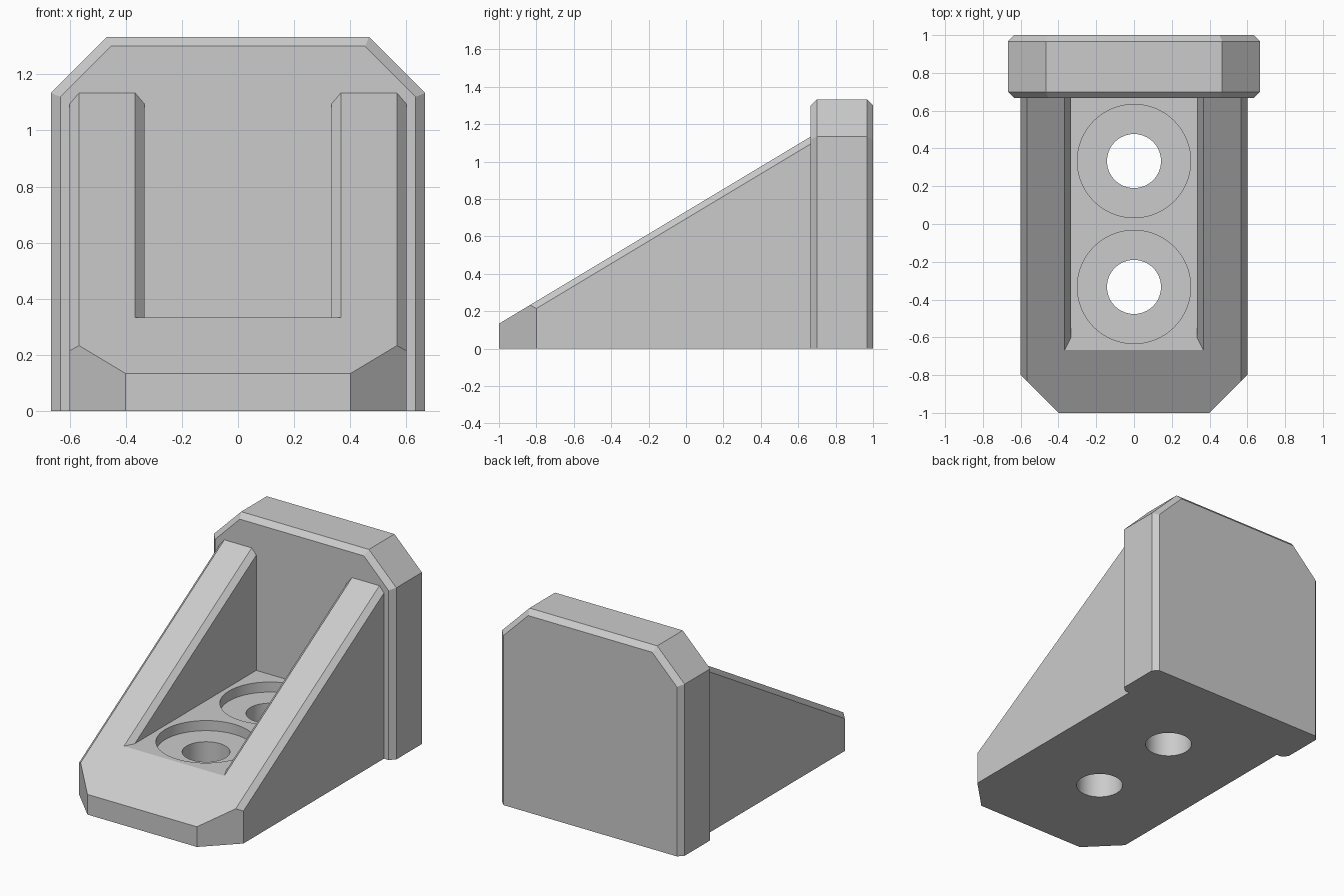
import bpy
import bmesh
from mathutils import Vector

cube = bpy.data.objects.get("Cube")
if cube:
    bpy.data.objects.remove(cube, do_unlink=True)

T = 1 / 3          # basic module of the bracket
C = T / 10         # chamfer size
RISE = 0.6         # slope of the side walls
LEAN = (1 + RISE * RISE) ** 0.5
NOSE = 0.4 * T     # height of the front lip

gray = bpy.data.materials.new("light_gray")
gray.use_nodes = True
color = (0.6, 0.6, 0.6, 1)
gray.diffuse_color = color
gray.node_tree.nodes["Principled BSDF"].inputs["Base Color"].default_value = color


def finish(name, bm):
    bmesh.ops.recalc_face_normals(bm, faces=bm.faces)
    mesh = bpy.data.meshes.new(name)
    bm.to_mesh(mesh)
    bm.free()
    mesh.materials.append(gray)
    obj = bpy.data.objects.new(name, mesh)
    bpy.context.collection.objects.link(obj)
    return obj


def cut_block(name, low, high, planes=()):
    """Box trimmed by planes given as (point, outward normal)."""
    bm = bmesh.new()
    bmesh.ops.create_cube(bm, size=1)
    low, high = Vector(low), Vector(high)
    for v in bm.verts:
        v.co = [low[i] + (v.co[i] + 0.5) * (high[i] - low[i]) for i in range(3)]
    for point, normal in planes:
        cut = bmesh.ops.bisect_plane(
            bm, geom=bm.verts[:] + bm.edges[:] + bm.faces[:], dist=1e-6,
            plane_co=point, plane_no=Vector(normal).normalized(), clear_outer=True)
        rim = [e for e in cut["geom_cut"] if isinstance(e, bmesh.types.BMEdge)]
        bmesh.ops.edgenet_fill(bm, edges=rim)
    return finish(name, bm)


def cylinder(name, radius, y, bottom, top):
    bm = bmesh.new()
    bmesh.ops.create_cone(bm, cap_ends=True, segments=64, radius1=radius,
                          radius2=radius, depth=top - bottom)
    bmesh.ops.translate(bm, verts=bm.verts, vec=(0, y, (top + bottom) / 2))
    return finish(name, bm)


def activate(obj):
    bpy.ops.object.select_all(action='DESELECT')
    obj.select_set(True)
    bpy.context.view_layer.objects.active = obj


def subtract(target, cutter):
    cutter.hide_render = True
    mod = target.modifiers.new("cut", 'BOOLEAN')
    mod.operation = 'DIFFERENCE'
    mod.solver = 'EXACT'
    mod.object = cutter
    activate(target)
    bpy.ops.object.modifier_apply(modifier=mod.name)
    bpy.data.objects.remove(cutter, do_unlink=True)


# Sloped foot with clipped front corners and chamfered outer edges
planes = [((0, -1, NOSE), (0, -RISE, 1))]
for s in (-1, 1):
    planes.append(((s * 0.6, -0.8, 0), (s, -1, 0)))
    planes.append(((s * (0.6 - C), -1, NOSE), (s * LEAN, -RISE, 1)))
foot = cut_block("sloped_foot", (-0.6, -1, 0), (0.6, 2 * T, 1.4), planes)

# Pocket between the side walls, with flared upper edges
subtract(foot, cut_block("pocket_cutter", (-T, -0.9, T), (T, 1, 1.6)))
flare = [((s * (T + C), -1, NOSE), (s * LEAN, RISE, -1)) for s in (-1, 1)]
subtract(foot, cut_block("flare_cutter", (-0.55, -0.9, T), (0.55, 1, 1.6), flare))

# Two counterbored bolt holes
for y in (-T, T):
    subtract(foot, cylinder("recess_cutter", 0.3, y, T * 0.8, T + 0.05))
    subtract(foot, cylinder("hole_cutter", 0.143, y, -0.1, T))

# Upright back plate with clipped top corners
W, H = 2 * T, 4 * T
corners = [((s * W, 0, H - 0.2), (s, 0, 1)) for s in (-1, 1)]
rims = corners + [((s * W, 0, 0), (s, 0, 0)) for s in (-1, 1)] + [((0, 0, H), (0, 0, 1))]
planes = list(corners)
# Chamfers on the front and back rims, bottom left square
for point, normal in rims:
    for face_y, side in ((2 * T, -1), (1, 1)):
        n = Vector(normal).normalized()
        edge = Vector((point[0], face_y, point[2]))
        planes.append((edge - n * C, n + Vector((0, side, 0))))
plate = cut_block("back_plate", (-W, 2 * T, 0), (W, 1, H), planes)

for obj in (foot, plate):
    activate(obj)
    bpy.ops.object.shade_smooth_by_angle()
